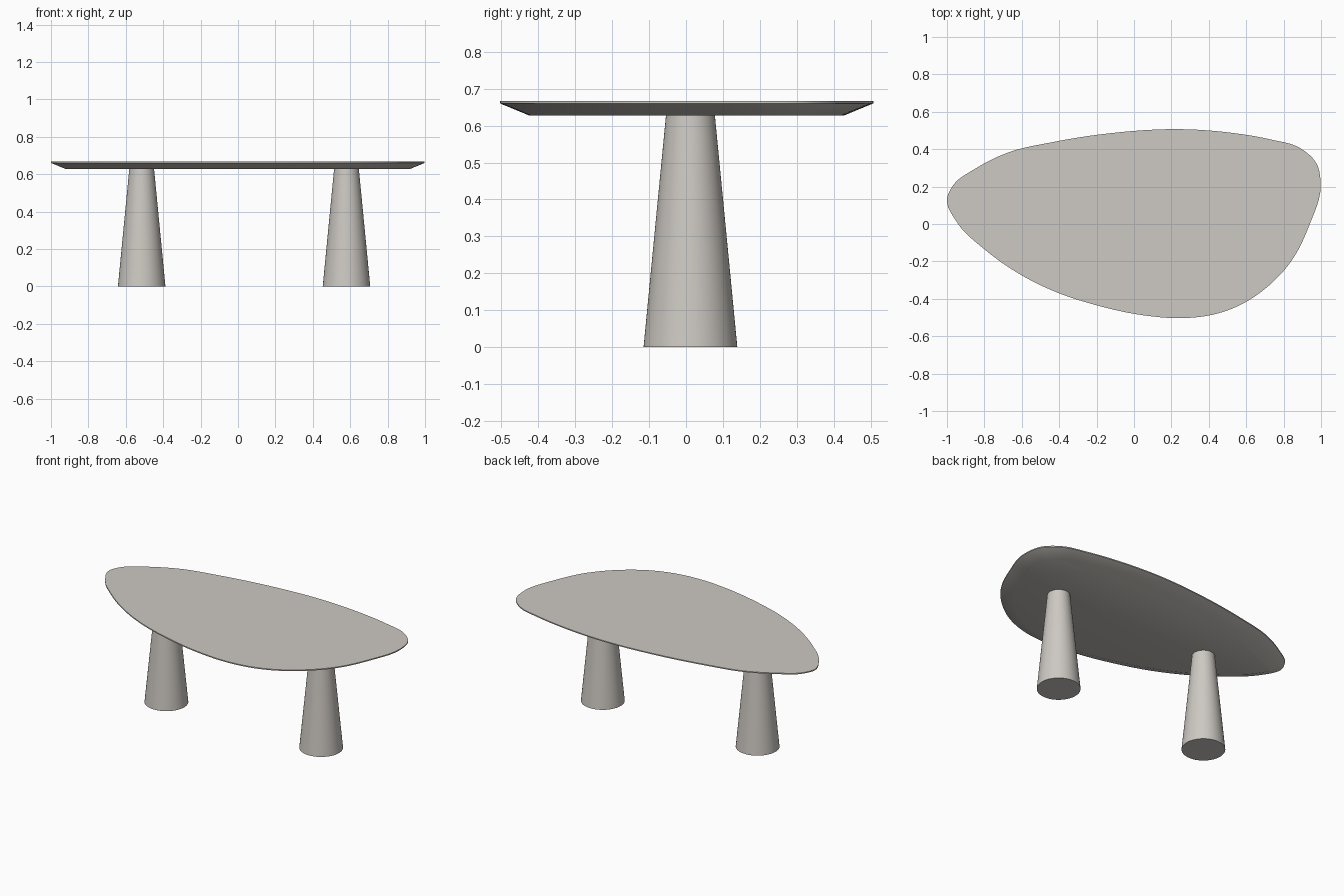
import bpy, bmesh
from mathutils import Vector

if "Cube" in bpy.data.objects:
    bpy.data.objects.remove(bpy.data.objects["Cube"])

mat = bpy.data.materials.new("warm grey")
mat.diffuse_color = (0.61, 0.58, 0.54, 1)
mat.use_nodes = True
mat.node_tree.nodes["Principled BSDF"].inputs["Base Color"].default_value = mat.diffuse_color

# Tabletop outline, counter-clockwise from the left tip
OUTLINE = [(-1.0, .135), (-.94, .0), (-.8, -.135), (-.665, -.235), (-.45, -.35),
           (-.18, -.44), (.05, -.488), (.27, -.503), (.42, -.485), (.56, -.437),
           (.70, -.347), (.84, -.2), (.94, .0), (.998, .2), (.975, .325),
           (.89, .405), (.73, .452), (.51, .489), (.25, .507), (-.13, .485),
           (-.45, .435), (-.665, .385), (-.85, .295), (-.965, .21)]


def smooth_loop(pts, steps=6):
    """Closed Catmull-Rom curve with centripetal-like chord tangents."""
    p = [Vector(q) for q in pts]
    n = len(p)

    def tangent(i):
        a, b, c = p[i - 1], p[i], p[(i + 1) % n]
        d0, d1 = (b - a).length, (c - b).length
        return ((b - a) / d0 * d1 + (c - b) / d1 * d0) / (d0 + d1)

    out = []
    for i in range(n):
        a, b = p[i], p[(i + 1) % n]
        d = (b - a).length
        ta, tb = tangent(i) * d, tangent((i + 1) % n) * d
        for s in range(steps):
            t = s / steps
            out.append(a * (2*t**3 - 3*t**2 + 1) + ta * (t**3 - 2*t**2 + t)
                       + b * (3*t**2 - 2*t**3) + tb * (t**3 - t**2))
    return out


def inset(loop, dist):
    n = len(loop)
    res = []
    for i in range(n):
        t = (loop[(i + 1) % n] - loop[i - 1]).normalized()
        res.append(loop[i] + Vector((-t.y, t.x)) * dist)
    return res


def finish(name, bm):
    bmesh.ops.recalc_face_normals(bm, faces=bm.faces)
    me = bpy.data.meshes.new(name)
    bm.to_mesh(me)
    bm.free()
    me.materials.append(mat)
    ob = bpy.data.objects.new(name, me)
    bpy.context.collection.objects.link(ob)
    bpy.ops.object.select_all(action='DESELECT')
    ob.select_set(True)
    bpy.context.view_layer.objects.active = ob
    bpy.ops.object.shade_smooth_by_angle(angle=0.5)


# Tabletop: thin upright rim with an undercut bevel
edge = smooth_loop(OUTLINE)
bm = bmesh.new()
rings = [[bm.verts.new((q.x, q.y, z)) for q in loop]
         for loop, z in ((inset(edge, .08), .627), (edge, .660), (edge, .667))]
n = len(edge)
for lo, hi in zip(rings, rings[1:]):
    for i in range(n):
        j = (i + 1) % n
        bm.faces.new((lo[i], lo[j], hi[j], hi[i]))
bm.faces.new(rings[0][::-1])
bm.faces.new(rings[-1])
finish("tabletop", bm)

# Two tapered round legs
for name, x in (("left_leg", -.515), ("right_leg", .58)):
    bm = bmesh.new()
    bmesh.ops.create_cone(bm, cap_ends=True, segments=64, radius1=.127,
                          radius2=.066, depth=.63)
    bmesh.ops.translate(bm, verts=bm.verts, vec=(x, .012, .315))
    finish(name, bm)
